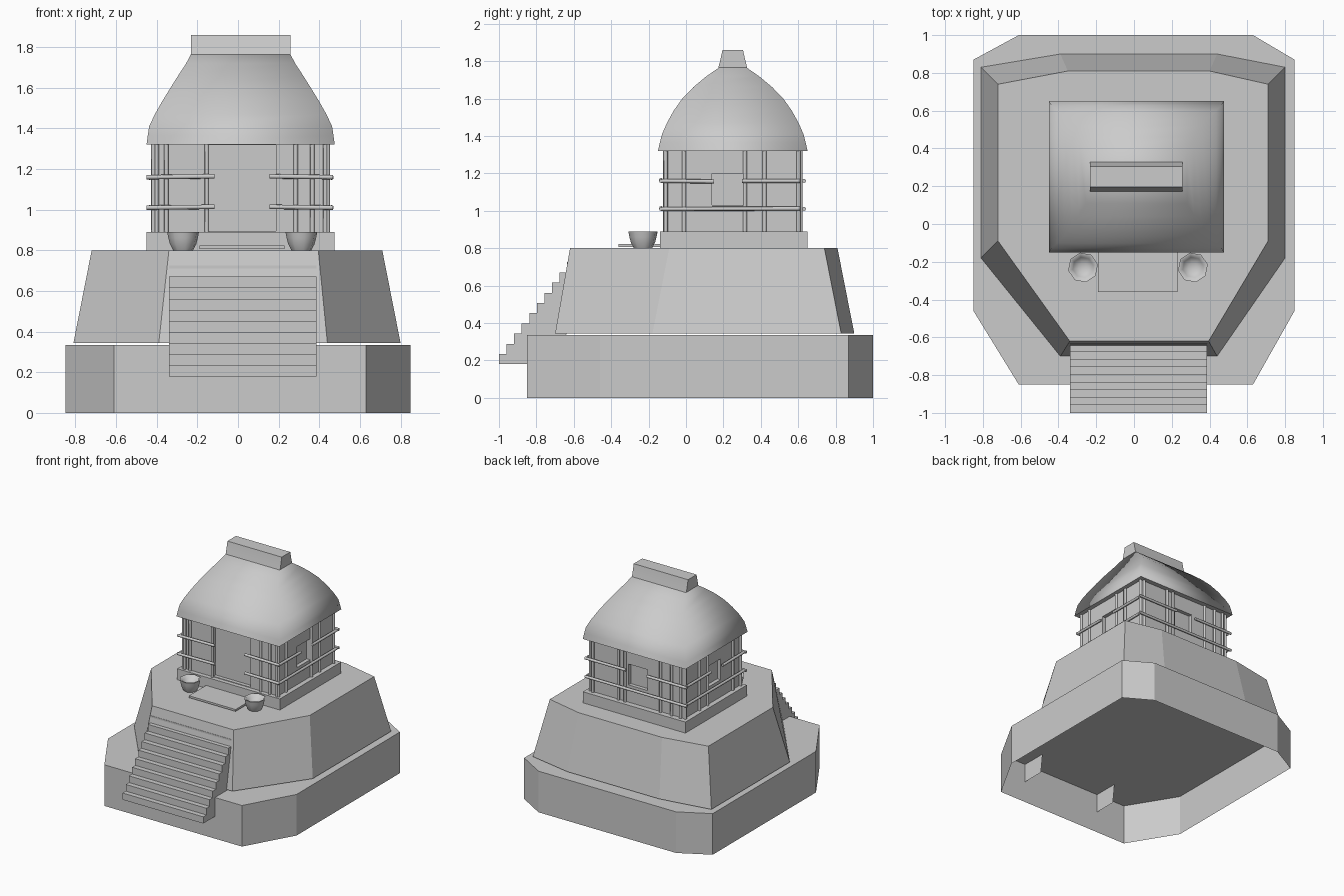
import bpy, bmesh
from math import radians, pi, cos, sin
from mathutils import Vector

if "Cube" in bpy.data.objects:
    bpy.data.objects.remove(bpy.data.objects["Cube"])

CX, CY = 0.013, 0.25  # centre of the hut


def make(name, verts, faces, smooth=None):
    me = bpy.data.meshes.new(name)
    me.from_pydata([tuple(v) for v in verts], [], faces)
    bm = bmesh.new()
    bm.from_mesh(me)
    bmesh.ops.recalc_face_normals(bm, faces=bm.faces)
    bm.to_mesh(me)
    bm.free()
    ob = bpy.data.objects.new(name, me)
    bpy.context.collection.objects.link(ob)
    if smooth:
        bpy.ops.object.select_all(action='DESELECT')
        ob.select_set(True)
        bpy.context.view_layer.objects.active = ob
        bpy.ops.object.shade_smooth_by_angle(angle=radians(smooth))
    return ob


def loft(name, rings, bottom=True, top=True, smooth=None):
    n = len(rings[0])
    verts = [v for r in rings for v in r]
    faces = [(k * n + i, k * n + (i + 1) % n, (k + 1) * n + (i + 1) % n, (k + 1) * n + i)
             for k in range(len(rings) - 1) for i in range(n)]
    if bottom:
        faces.append(tuple(range(n))[::-1])
    if top:
        faces.append(tuple(range(len(verts) - n, len(verts))))
    return make(name, verts, faces, smooth)


def rect(hx, hy, z, cx=CX, cy=CY):
    return [(cx + sx * hx, cy + sy * hy, z) for sx, sy in ((-1, -1), (1, -1), (1, 1), (-1, 1))]


def box(name, x0, x1, y0, y1, z0, z1):
    c = ((x1 - x0) / 2, (y1 - y0) / 2)
    m = ((x0 + x1) / 2, (y0 + y1) / 2)
    return loft(name, [rect(*c, z0, *m), rect(*c, z1, *m)])


def pole(name, a, b, r=0.011, n=8):
    a, b = Vector(a), Vector(b)
    d = (b - a).normalized()
    u = d.orthogonal().normalized()
    v = d.cross(u)
    ring = [u * r * cos(2 * pi * i / n) + v * r * sin(2 * pi * i / n) for i in range(n)]
    return loft(name, [[a + p for p in ring], [b + p for p in ring]], smooth=50)


# Stone base, open underneath
plan = [(-.61, -.85), (.63, -.85), (.85, -.46), (.85, .87), (.63, 1), (-.61, 1), (-.85, .87), (-.85, -.46)]
loft("stone_base", [[(x, y, z) for x, y in plan] for z in (0, .335)], bottom=False)

# Tapered mound
low = [(-.39, -.70), (.44, -.70), (.80, -.18), (.80, .83), (.44, .90), (-.39, .90), (-.81, .83), (-.81, -.18)]
high = [(-.34, -.62), (.395, -.62), (.71, -.09), (.71, .74), (.40, .81), (-.35, .81), (-.72, .74), (-.72, -.09)]
loft("mound", [[(x, y, .343) for x, y in low], [(x, y, .80) for x, y in high]])

# Stairs: stepped side profile, left open underneath
steps, rise, run = 10, .0545, .0405
prof = []
for i in range(steps):
    y = -1 + i * run
    prof += [(y, .18 + i * rise), (y, .18 + (i + 1) * rise)]
prof += [(-.60, .18 + steps * rise), (-.64, .34), (-.66, .18)]
n = len(prof)
sv = [(x, y, z) for x in (-.34, .387) for y, z in prof]
sf = [(i, i + 1, n + i + 1, n + i) for i in range(n - 3)]
sf += [tuple(range(n)), tuple(range(n, 2 * n))]
make("stairs", sv, sf)

# Plinth and door mat
box("plinth", -.45, .475, -.14, .65, .80, .89)
box("door_mat", -.19, .23, -.36, -.14, .807, .823)

# Walls with recessed door and windows
walls = box("hut_walls", -.41, .436, -.105, .605, .885, 1.33)
cuts = [(-.15, .186, -.2, -.075, .895, 1.318),
        (.406, .6, .14, .305, 1.03, 1.2),
        (-.6, -.38, .14, .305, 1.03, 1.2),
        (-.075, .095, .575, .8, 1.03, 1.2)]
for i, c in enumerate(cuts):
    cutter = box(f"opening_cutter_{i}", *c)
    cutter.hide_render = True
    cutter.display_type = 'WIRE'
    mod = walls.modifiers.new("opening", 'BOOLEAN')
    mod.object = cutter
    mod.operation = 'DIFFERENCE'
    mod.solver = 'EXACT'

# Bamboo uprights and rails, front
yf, yb, Z0, Z1 = -.113, .613, .885, 1.34
for x in (-.40, -.352, -.153, .284, .366, .43):
    pole("front_post", (x, yf, Z0), (x, yf, Z1))
for z in (1.01, 1.16):
    pole("front_rail", (-.45, yf - .02, z), (-.115, yf - .02, z + .004))
    pole("front_rail", (.155, yf - .02, z + .004), (.468, yf - .02, z))

# Left and right sides, mirrored about the hut centre
for s in (-1, 1):
    x = CX + s * .429
    for y in (-.108, -.01, .315, .42, .602):
        pole("side_post", (x, y, Z0), (x, y, Z1))
    x += s * .018
    pole("side_rail", (x, -.13, 1.01), (x, .61, 1.012))
    pole("side_rail", (x, -.13, 1.16), (x, .15, 1.157))
    pole("side_rail", (x, .30, 1.16), (x, .61, 1.16))

# Back
for x in (-.38, -.30, -.20, .12, .18, .41):
    pole("back_post", (x, yb, Z0), (x, yb, Z1))
pole("back_rail", (-.45, yb + .018, 1.01), (.468, yb + .018, 1.01))
pole("back_rail", (-.45, yb + .018, 1.16), (-.09, yb + .018, 1.16))
pole("back_rail", (.10, yb + .018, 1.16), (.468, yb + .018, 1.16))

# Thatched roof: half width, half depth, height
levels = [(.463, .40, 1.32), (.457, .39, 1.365), (.45, .378, 1.41), (.422, .352, 1.47), (.385, .316, 1.535),
          (.345, .27, 1.60), (.306, .21, 1.662), (.268, .14, 1.72), (.245, .075, 1.765)]
loft("thatched_roof", [rect(*l) for l in levels], bottom=False, smooth=120)
loft("roof_underside", [rect(.463, .40, 1.32), rect(.40, .34, 1.325)], bottom=False)

# Ridge cap
loft("roof_ridge", [rect(.245, .08, 1.755), rect(.245, .068, 1.80), rect(.245, .058, 1.845),
                    rect(.245, .055, 1.86)], smooth=40)

# Pots either side of the steps
pot = [(.05, .80), (.066, .83), (.074, .86), (.08, .89), (.068, .888), (.055, .865), (.025, .85)]
for px in (-.27, .312):
    loft("pot", [[(px + r * cos(pi * i / 4 + .2), -.23 + r * sin(pi * i / 4 + .2), z) for i in range(8)]
                 for r, z in pot], smooth=60)
